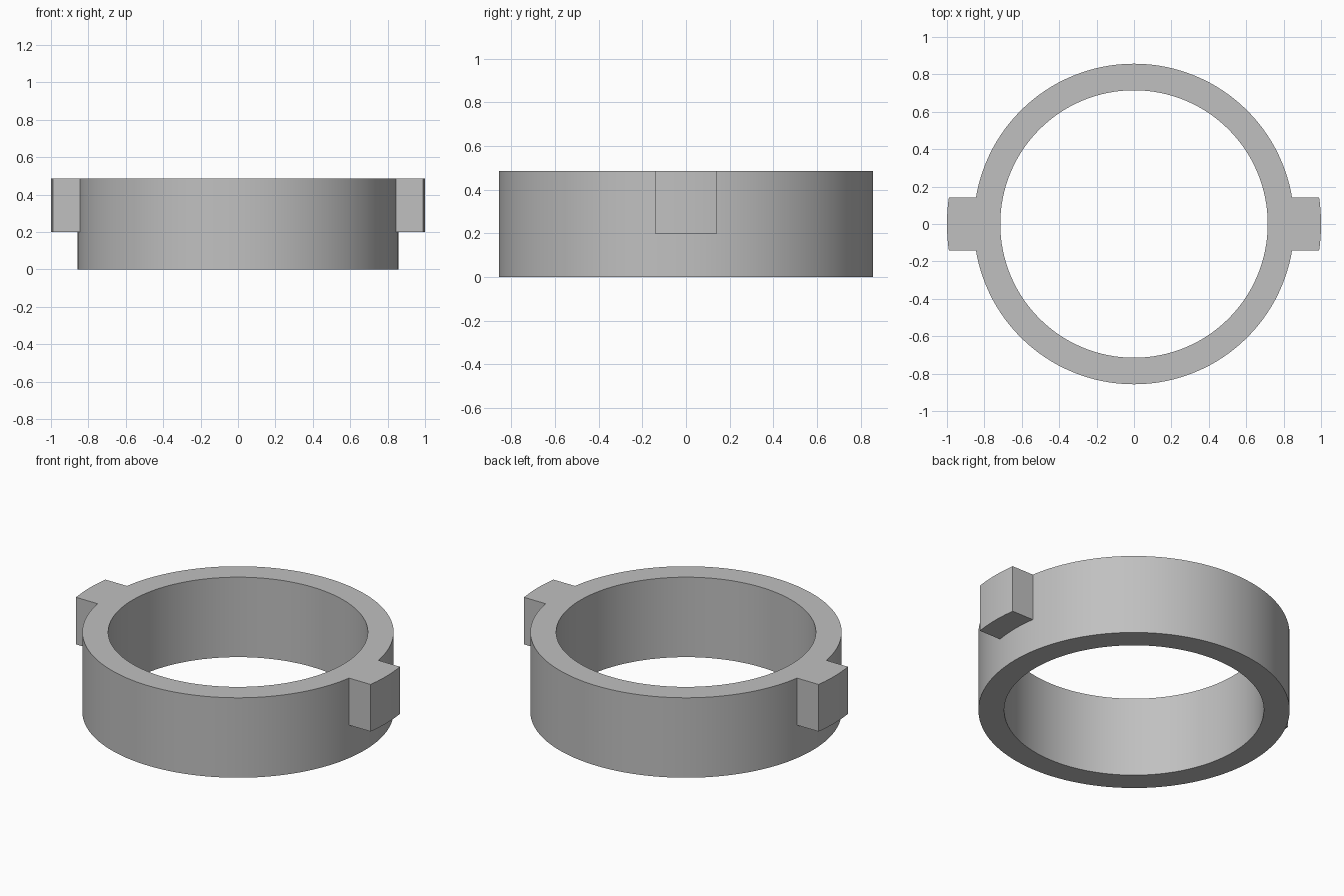
import bpy, bmesh, math

cube = bpy.data.objects.get("Cube")
if cube:
    bpy.data.objects.remove(cube, do_unlink=True)

OUTER, INNER, TAB_R = 0.857, 0.715, 1.0
HEIGHT, TAB_BASE, TAB_HALF = 0.486, 0.2, 0.141
SEGMENTS = 128

grey = bpy.data.materials.new("plain grey")
grey.use_nodes = True
colour = (0.53, 0.53, 0.53, 1)
grey.diffuse_color = colour
grey.node_tree.nodes["Principled BSDF"].inputs["Base Color"].default_value = colour


def finish(name, bm):
    bmesh.ops.recalc_face_normals(bm, faces=bm.faces)
    mesh = bpy.data.meshes.new(name)
    bm.to_mesh(mesh)
    bm.free()
    mesh.materials.append(grey)
    obj = bpy.data.objects.new(name, mesh)
    bpy.context.collection.objects.link(obj)
    bpy.ops.object.select_all(action='DESELECT')
    obj.select_set(True)
    bpy.context.view_layer.objects.active = obj
    bpy.ops.object.shade_smooth_by_angle(angle=math.radians(30))
    return obj


# Ring body: rectangular section swept around the vertical axis
bm = bmesh.new()
section = [(INNER, 0), (OUTER, 0), (OUTER, HEIGHT), (INNER, HEIGHT)]
verts = [bm.verts.new((r, 0, z)) for r, z in section]
edges = [bm.edges.new((verts[i], verts[(i + 1) % 4])) for i in range(4)]
bmesh.ops.spin(bm, geom=verts + edges, cent=(0, 0, 0), axis=(0, 0, 1),
               angle=math.tau, steps=SEGMENTS, use_merge=True)
bmesh.ops.remove_doubles(bm, verts=bm.verts, dist=0.0001)
finish("ring_body", bm)


# Locking tabs: straight sides, with arcs concentric to the ring at both ends
def add_tab(name, side):
    bm = bmesh.new()
    steps = 12
    ys = [TAB_HALF * (2 * i / steps - 1) for i in range(steps + 1)]
    seat = OUTER - 0.001
    outline = [(math.sqrt(TAB_R ** 2 - y * y), y) for y in ys]
    outline += [(math.sqrt(seat ** 2 - y * y), y) for y in reversed(ys)]
    face = bm.faces.new([bm.verts.new((side * x, y, TAB_BASE)) for x, y in outline])
    top = bmesh.ops.extrude_face_region(bm, geom=[face])["geom"]
    bmesh.ops.translate(bm, vec=(0, 0, HEIGHT - TAB_BASE),
                        verts=[v for v in top if isinstance(v, bmesh.types.BMVert)])
    finish(name, bm)


add_tab("left_tab", 1)
add_tab("right_tab", -1)
